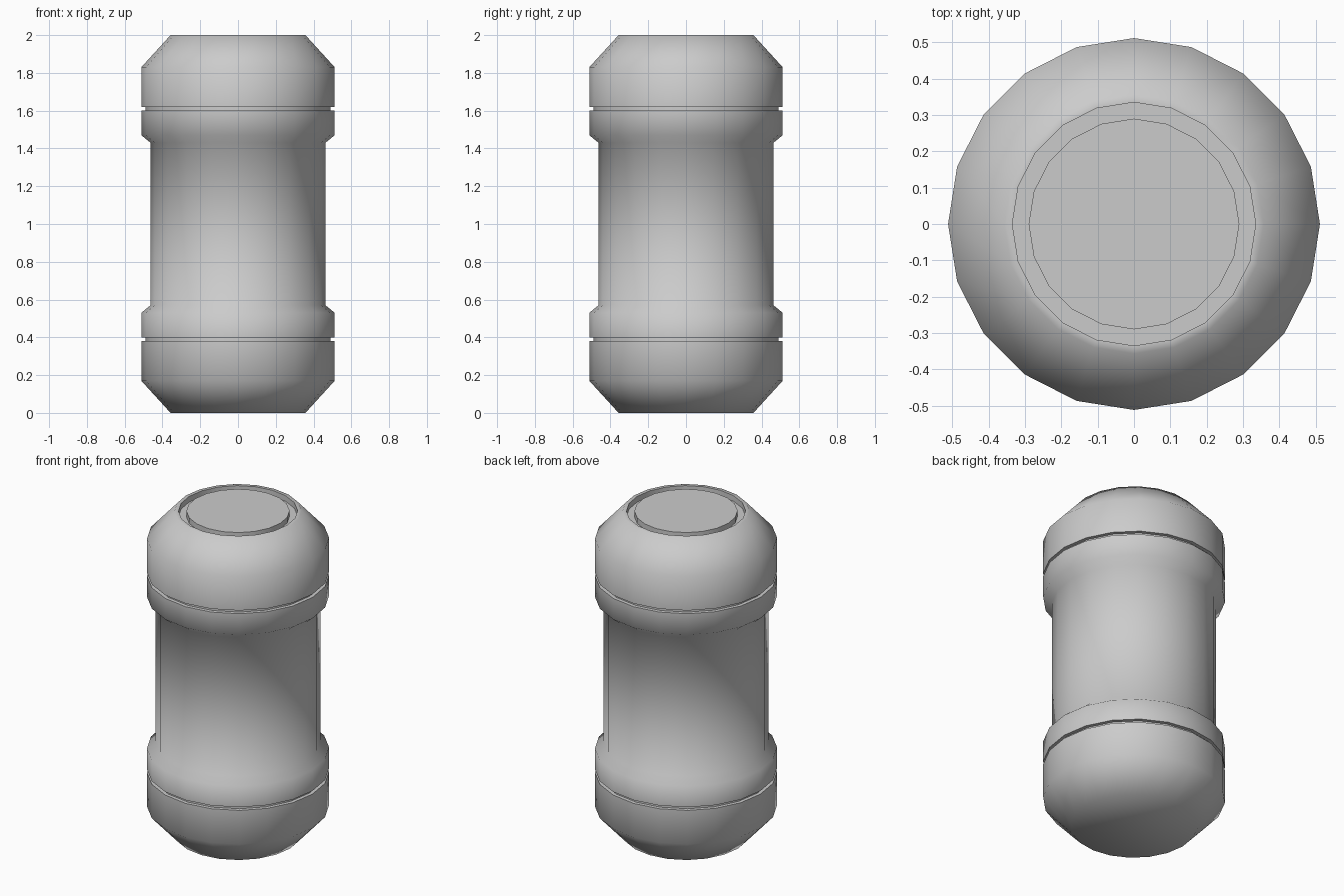
import bpy, bmesh
from math import sin, cos, pi, radians

if "Cube" in bpy.data.objects:
    bpy.data.objects.remove(bpy.data.objects["Cube"])

SIDES = 20


def lathe(name, profile):
    """Turn an (r, z) profile around z, closing both ends with flat discs."""
    bm = bmesh.new()
    rings = [[bm.verts.new((r * cos(2 * pi * i / SIDES), r * sin(2 * pi * i / SIDES), z))
              for i in range(SIDES)] for r, z in profile]
    for lo, hi in zip(rings, rings[1:]):
        for i in range(SIDES):
            j = (i + 1) % SIDES
            bm.faces.new((lo[i], lo[j], hi[j], hi[i]))
    bm.faces.new(rings[0][::-1])
    bm.faces.new(rings[-1])
    bmesh.ops.recalc_face_normals(bm, faces=bm.faces)
    mesh = bpy.data.meshes.new(name)
    bm.to_mesh(mesh)
    bm.free()
    obj = bpy.data.objects.new(name, mesh)
    bpy.context.collection.objects.link(obj)
    bpy.context.view_layer.objects.active = obj
    obj.select_set(True)
    bpy.ops.object.shade_smooth_by_angle(angle=radians(55))
    obj.select_set(False)
    return obj


# Upper half: barrel, flared collar, thin groove, chamfered cap
upper = [(0.463, 1.43), (0.512, 1.47), (0.512, 1.60), (0.49, 1.60),
         (0.49, 1.62), (0.512, 1.62), (0.512, 1.83), (0.357, 2.0)]
# Lower half is the upper half mirrored about mid height
lower = [(r, 2.0 - z) for r, z in reversed(upper)]
# Ring groove around the raised disc on the lid
lid = [(0.335, 2.0), (0.335, 1.965), (0.29, 1.965), (0.29, 2.0)]

lathe("canister", lower + upper + lid)
